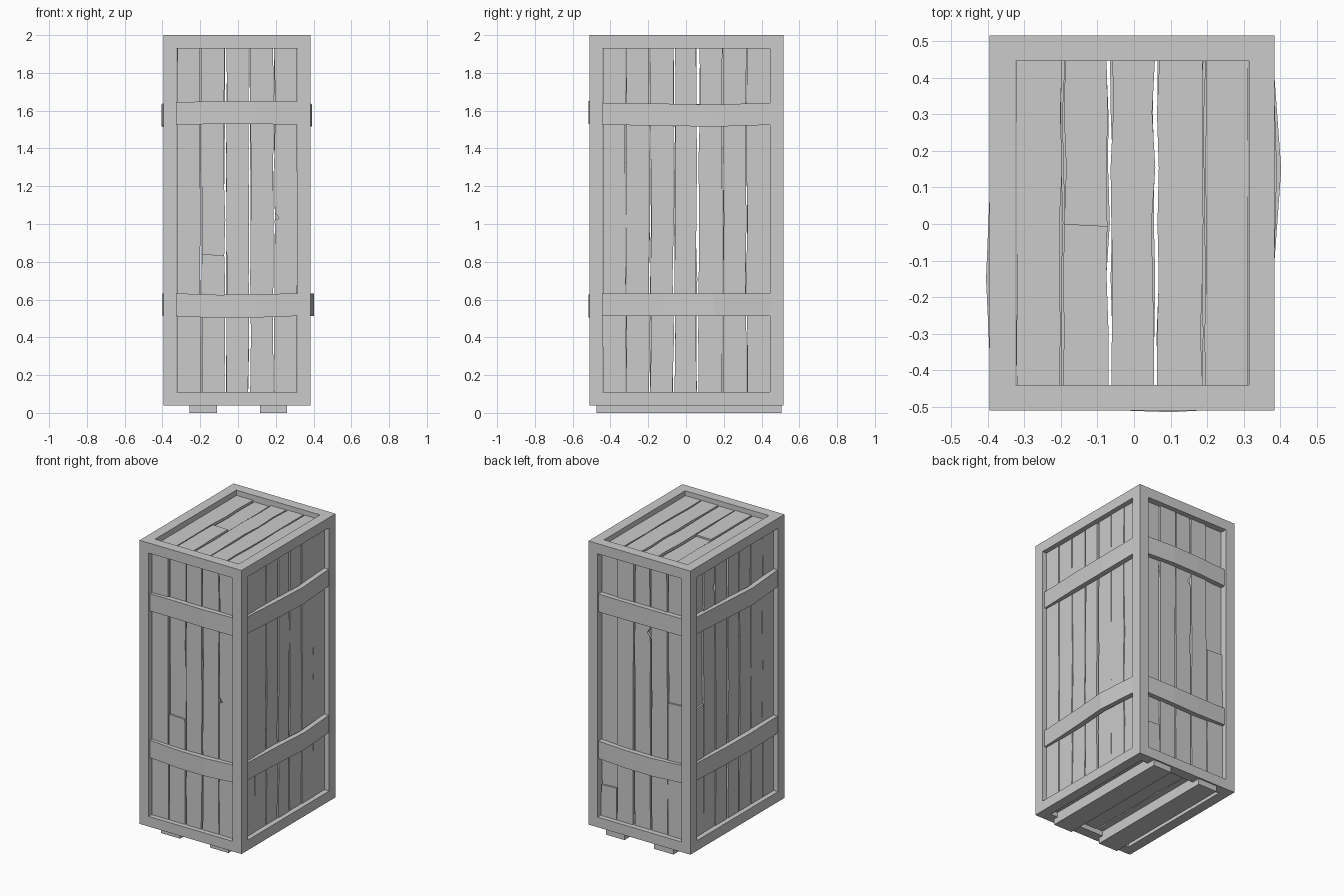
import bpy, bmesh, random

if "Cube" in bpy.data.objects:
    bpy.data.objects.remove(bpy.data.objects["Cube"])

random.seed(4)
X0, X1, Y0, Y1, Z0, Z1 = -0.395, 0.385, -0.511, 0.516, 0.04, 2.0
W = 0.07                                   # frame beam width
DEPTH, THICK = 0.033, 0.018                # plank recess and thickness

# (u, v, depth below the outer surface) -> world, for each side
SIDES = {
    "front":  lambda u, v, d: (u, Y0 + d, v),
    "back":   lambda u, v, d: (u, Y1 - d, v),
    "right":  lambda u, v, d: (X1 - d, u, v),
    "left":   lambda u, v, d: (X0 + d, u, v),
    "top":    lambda u, v, d: (u, v, Z1 - d),
    "bottom": lambda u, v, d: (u, v, Z0 + d),
}


def finish(bm, name):
    bmesh.ops.recalc_face_normals(bm, faces=bm.faces)
    me = bpy.data.meshes.new(name)
    bm.to_mesh(me)
    bm.free()
    ob = bpy.data.objects.new(name, me)
    bpy.context.collection.objects.link(ob)
    return ob


def box(name, a, b):
    bm = bmesh.new()
    bmesh.ops.create_cube(bm, size=1)
    for v in bm.verts:
        v.co = [(a[i] + b[i]) / 2 + v.co[i] * (b[i] - a[i]) for i in range(3)]
    return finish(bm, name)


def board(name, side, outline, d):
    """Flat board with a 2D outline, lying d below a side's surface."""
    bm = bmesh.new()
    f = SIDES[side]
    near = [bm.verts.new(f(u, v, d)) for u, v in outline]
    far = [bm.verts.new(f(u, v, d + THICK)) for u, v in outline]
    bm.faces.new(near)
    bm.faces.new(far[::-1])
    n = len(near)
    for i in range(n):
        j = (i + 1) % n
        bm.faces.new((near[i], far[i], far[j], near[j]))
    return finish(bm, name)


def panel(side, edges, gaps, v0, v1, cuts={}, chips={}):
    """Row of worn planks; cuts = {plank: break height}, chips = {joint: height}."""
    n = 7
    vs = [v0 + (v1 - v0) * i / (n - 1) for i in range(n)]
    left, right = [], []
    for k, (e, g) in enumerate(zip(edges, gaps)):
        inner = 0 < k < len(edges) - 1
        mid = [e + (random.uniform(-0.004, 0.004) if inner else 0) for _ in vs]
        half = [g * random.uniform(0.25, 0.65) for _ in vs]
        left.append([(m + h, v) for m, h, v in zip(mid, half, vs)])
        right.append([(m - h, v) for m, h, v in zip(mid, half, vs)])
        if k in chips:
            c = chips[k]
            left[k] += [(e + 0.005, c - 0.03), (e + 0.028, c), (e + 0.005, c + 0.03)]
            left[k].sort(key=lambda p: p[1])
    for k in range(len(edges) - 1):
        a, b = left[k], right[k + 1]
        if k in cuts:
            c = cuts[k]
            ends = [(edges[k] + 0.004, c), (edges[k + 1] - 0.006, c - 0.006)]
            lo = [p for p in b if p[1] < c - 0.01]
            la = [p for p in a if p[1] < c - 0.01]
            hi = [p for p in b if p[1] > c + 0.01]
            ha = [p for p in a if p[1] > c + 0.01]
            board(f"{side}_plank_{k}_lower", side, lo + ends[::-1] + la[::-1], DEPTH)
            board(f"{side}_plank_{k}_upper", side, ends + hi + ha[::-1], DEPTH + 0.012)
        else:
            board(f"{side}_plank_{k}", side, b + a[::-1],
                  DEPTH + random.choice((0, 0, 0.003)))


def band(side, stations):
    """Bowed cross board; stations = (u, z low, z high, outward bow)."""
    bm = bmesh.new()
    f = SIDES[side]
    rings = [[bm.verts.new(f(u, z, d)) for z, d in
              ((a, -o), (b, -o), (b, 0.035 - o), (a, 0.035 - o))]
             for u, a, b, o in stations]
    for r, s in zip(rings, rings[1:]):
        for i in range(4):
            j = (i + 1) % 4
            bm.faces.new((r[i], r[j], s[j], s[i]))
    bm.faces.new(rings[0])
    bm.faces.new(rings[-1][::-1])
    finish(bm, f"{side}_band")


# Frame: a solid block opened along each axis
frame = box("frame", (X0, Y0, Z0), (X1, Y1, Z1))
lo, hi = (X0 + W, Y0 + W, Z0 + W), (X1 - W, Y1 - W, Z1 - W)
cutters = []
for axis in range(3):
    a, b = list(lo), list(hi)
    a[axis], b[axis] = -3, 3
    cut = box("frame_cutter", a, b)
    cut.hide_render = True
    cutters.append(cut)
    mod = frame.modifiers.new("opening", 'BOOLEAN')
    mod.operation, mod.object, mod.solver = 'DIFFERENCE', cut, 'EXACT'
bpy.context.view_layer.objects.active = frame
for mod in list(frame.modifiers):
    bpy.ops.object.modifier_apply(modifier=mod.name)
for cut in cutters:
    bpy.data.objects.remove(cut)

# Plank panels
XE = [-0.325, -0.195, -0.067, 0.06, 0.19, 0.315]
YE = [-0.442, -0.32, -0.19, -0.063, 0.062, 0.195, 0.32, 0.446]
XG = [0.006, 0.007, 0.012, 0.012, 0.007, 0.004]
YG = [0.004, 0.004, 0.007, 0.01, 0.016, 0.006, 0.005, 0.004]
za, zb = Z0 + 0.06, Z1 - 0.06
panel("front", XE, XG, za, zb, {1: 0.84}, {4: 1.03})
panel("back", XE, XG, za, zb, {0: 1.03, 4: 0.33}, {2: 1.47})
panel("right", YE, YG, za, zb)
panel("left", YE, YG, za, zb, {6: 1.0}, {5: 1.76})
panel("top", XE, [g + 0.002 for g in XG], Y0 + 0.06, Y1 - 0.06, {1: 0.0})
panel("bottom", XE, XG, Y0 + 0.06, Y1 - 0.06)

# Cross bands, ends set into the frame and bowed outward in the middle
for side in ("front", "back"):
    o = 0.004 if side == "front" else 0
    band(side, [(-0.33, 1.525, 1.645, -0.013), (-0.1, 1.53, 1.65, -0.003),
                (0.1, 1.53, 1.652, o), (0.32, 1.525, 1.65, -0.008)])
    band(side, [(-0.33, 0.512, 0.633, -0.012), (-0.1, 0.502, 0.625, -0.003),
                (0.1, 0.505, 0.628, o), (0.32, 0.513, 0.633, -0.008)])
for side, s, up, low in (("right", 1, 0.006, 0.018), ("left", -1, 0.01, 0.004)):
    def side_band(a, b, bow, dip):
        st = [(-0.445, a, b, -0.018), (-0.11, a - dip / 2, b - dip / 2, -0.001),
              (0.15, a - dip, b - dip, bow), (0.45, a, b, -0.004)]
        if s < 0:
            st = [(-u, *r) for u, *r in st[::-1]]
        band(side, st)
    side_band(1.525, 1.642, up, 0.01)
    side_band(0.513, 0.632, low, 0)

# Two skids underneath
for i, (a, b) in enumerate(((-0.257, -0.11), (0.117, 0.26))):
    box(f"skid_{i}", (a, -0.475, 0), (b, 0.505, Z0 + DEPTH))
